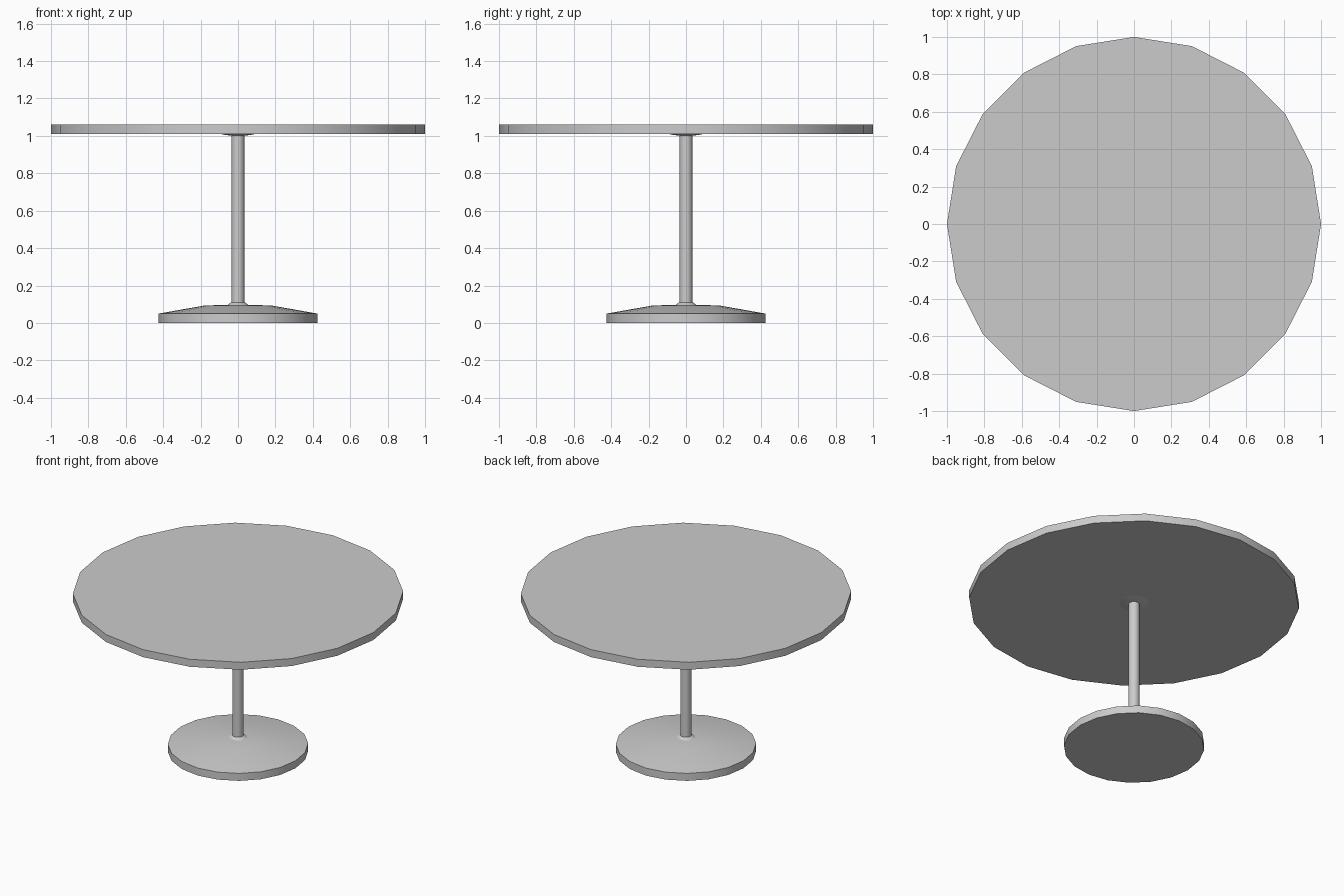
import bpy, bmesh, math

if "Cube" in bpy.data.objects:
    bpy.data.objects.remove(bpy.data.objects["Cube"])

SIDES = 20


def lathe(name, profile):
    """Revolve a bottom-to-top (radius, z) profile into a closed 20-sided solid."""
    bm = bmesh.new()
    rings = []
    for r, z in profile:
        rings.append([bm.verts.new((r * math.cos(2 * math.pi * i / SIDES),
                                    r * math.sin(2 * math.pi * i / SIDES), z))
                      for i in range(SIDES)])
    for low, high in zip(rings, rings[1:]):
        for i in range(SIDES):
            j = (i + 1) % SIDES
            bm.faces.new((low[i], low[j], high[j], high[i]))
    bm.faces.new(rings[0][::-1])
    bm.faces.new(rings[-1])
    mesh = bpy.data.meshes.new(name)
    bm.to_mesh(mesh)
    bm.free()
    obj = bpy.data.objects.new(name, mesh)
    bpy.context.collection.objects.link(obj)
    bpy.ops.object.select_all(action='DESELECT')
    obj.select_set(True)
    bpy.context.view_layer.objects.active = obj
    bpy.ops.object.shade_smooth_by_angle(angle=math.radians(30))
    return obj


# Weighted foot: upright rim, shallow slope, flat centre and a small collar
lathe("base", [(0.425, 0), (0.425, 0.05), (0.18, 0.093), (0.055, 0.097),
               (0.036, 0.11)])

# Slim central column
lathe("column", [(0.034, 0.095), (0.034, 1.008)])

# Thin flared plate joining the column to the top
lathe("mounting_plate", [(0.034, 1.002), (0.06, 1.004), (0.1, 1.012)])

# Round table top
lathe("table_top", [(1.0, 1.01), (1.0, 1.06)])
